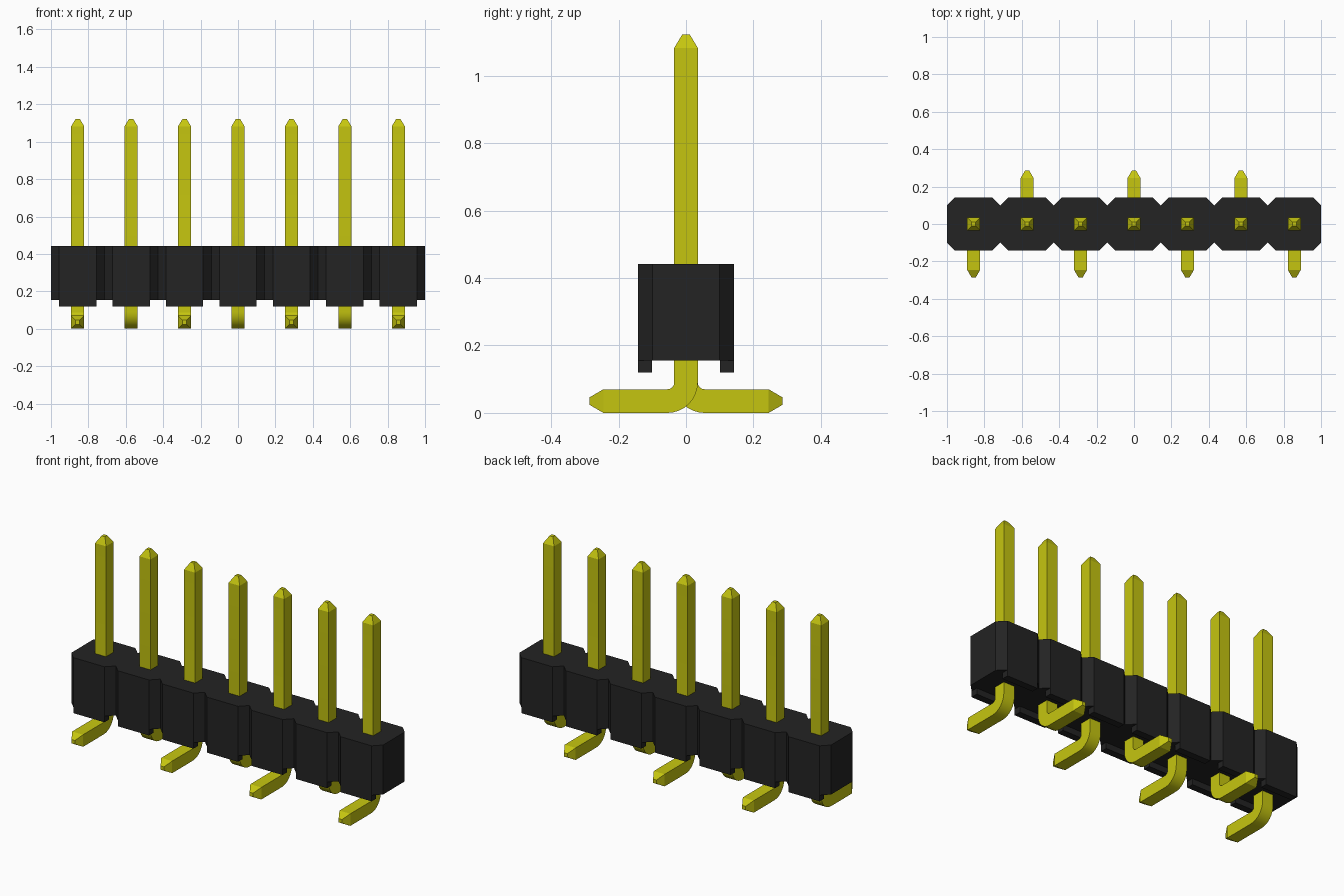
import bpy, bmesh, math

cube = bpy.data.objects.get("Cube")
if cube:
    bpy.data.objects.remove(cube, do_unlink=True)

COUNT = 7
PITCH = 2 / COUNT
HALF = 0.035          # half thickness of a pin
TIP = 0.011           # half thickness of a pin tip
DEPTH = 0.142         # half depth of the housing
CHAMFER = 0.043
BOTTOM, TOP, FOOT = 0.155, 0.442, 0.12


def material(name, rgb):
    mat = bpy.data.materials.new(name)
    mat.use_nodes = True
    mat.diffuse_color = (*rgb, 1)
    mat.node_tree.nodes["Principled BSDF"].inputs["Base Color"].default_value = (*rgb, 1)
    return mat


def finish(bm, name, mat):
    bmesh.ops.recalc_face_normals(bm, faces=bm.faces)
    mesh = bpy.data.meshes.new(name)
    bm.to_mesh(mesh)
    bm.free()
    mesh.materials.append(mat)
    obj = bpy.data.objects.new(name, mesh)
    bpy.context.collection.objects.link(obj)
    return obj


def extrude_outline(bm, points, z0, z1):
    face = bm.faces.new([bm.verts.new((x, y, z0)) for x, y in points])
    new = bmesh.ops.extrude_face_region(bm, geom=[face], use_keep_orig=True)
    verts = [g for g in new["geom"] if isinstance(g, bmesh.types.BMVert)]
    bmesh.ops.translate(bm, vec=(0, 0, z1 - z0), verts=verts)


black = material("black plastic", (0.017, 0.017, 0.017))
yellow = material("yellow metal", (0.56, 0.56, 0.005))
centres = [(i - (COUNT - 1) / 2) * PITCH for i in range(COUNT)]

# Housing: a row of joined octagons
flat = PITCH / 2 - CHAMFER
front = [(-1, -DEPTH + CHAMFER)]
for c in centres:
    front += [(c - flat, -DEPTH), (c + flat, -DEPTH), (c + PITCH / 2, -DEPTH + CHAMFER)]
back = [(x, -y) for x, y in reversed(front)]
bm = bmesh.new()
extrude_outline(bm, front + back, BOTTOM, TOP)
finish(bm, "housing", black)

# Standoff blocks under both long edges
bm = bmesh.new()
for c in centres:
    for s in (-1, 1):
        y0, y1 = s * DEPTH, s * (DEPTH - 0.041)
        extrude_outline(bm, [(c - flat, y0), (c + flat, y0), (c + flat, y1), (c - flat, y1)],
                        FOOT, BOTTOM)
finish(bm, "standoffs", black)

# Pin path: (y, z, bend angle, half thickness), bending towards -y
BEND = 0.055
cy, cz = -BEND, HALF + BEND
path = [(0, 1.122, 0, TIP), (0, 1.082, 0, HALF)]
for k in range(9):
    a = math.pi / 2 * k / 8
    path.append((cy + BEND * math.cos(a), cz - BEND * math.sin(a), a, HALF))
path += [(-0.245, HALF, math.pi / 2, HALF), (-0.286, HALF, math.pi / 2, TIP)]

# Pins, with feet alternating front and back
for i, c in enumerate(centres):
    side = 1 if i % 2 == 0 else -1
    bm = bmesh.new()
    rings = []
    for y, z, a, h in path:
        ny, nz = math.cos(a), -math.sin(a)
        rings.append([bm.verts.new((c + u * h, side * (y + v * h * ny), z + v * h * nz))
                      for u, v in ((-1, -1), (1, -1), (1, 1), (-1, 1))])
    for r0, r1 in zip(rings, rings[1:]):
        for j in range(4):
            bm.faces.new((r0[j], r0[(j + 1) % 4], r1[(j + 1) % 4], r1[j]))
    bm.faces.new(rings[0])
    bm.faces.new(rings[-1])
    pin = finish(bm, f"pin_{i + 1}", yellow)
    bpy.ops.object.select_all(action="DESELECT")
    pin.select_set(True)
    bpy.context.view_layer.objects.active = pin
    bpy.ops.object.shade_smooth_by_angle(angle=math.radians(25))
